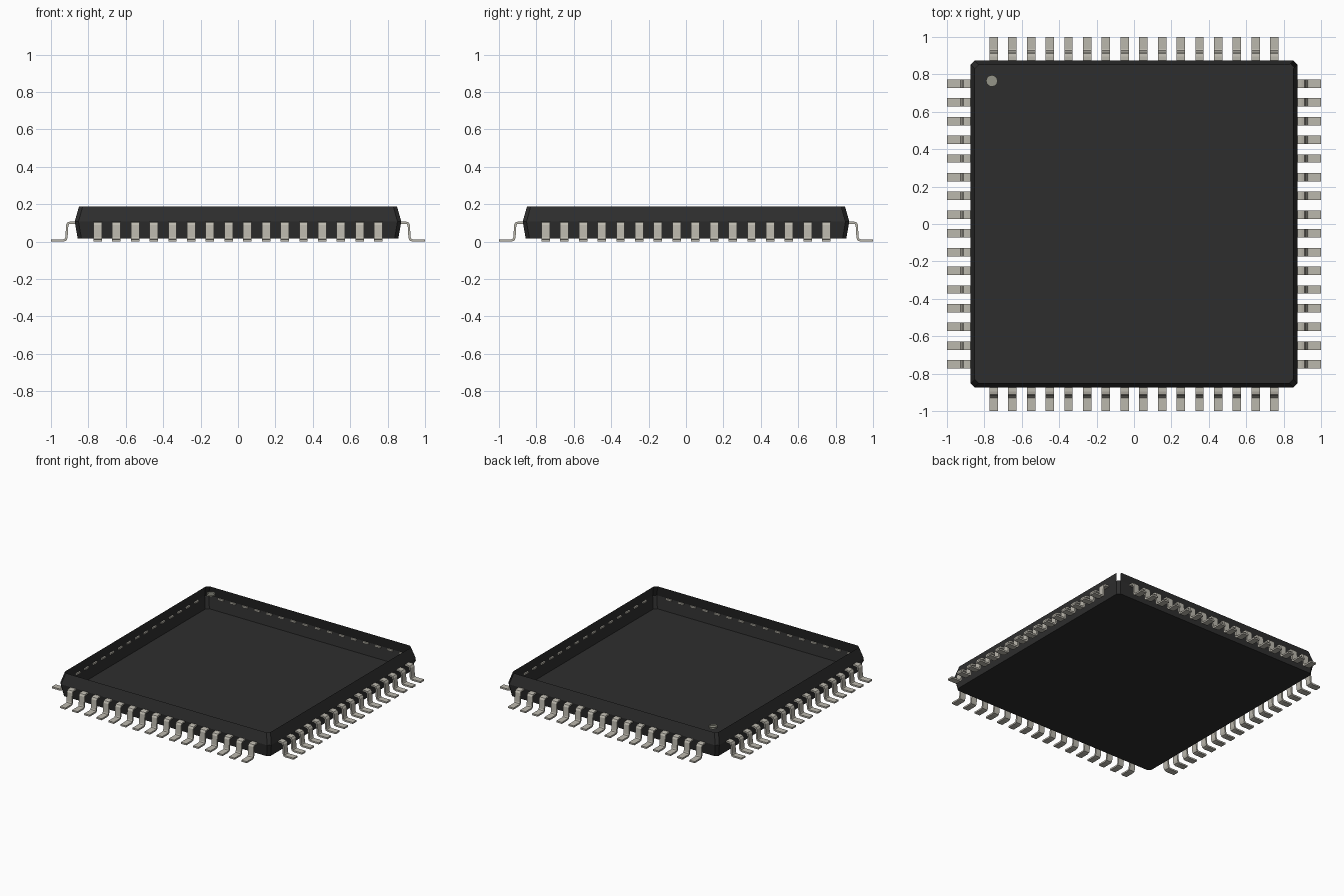
import bpy, bmesh, math
from mathutils import Vector

if "Cube" in bpy.data.objects:
    bpy.data.objects.remove(bpy.data.objects["Cube"])


def material(name, rgb):
    mat = bpy.data.materials.new(name)
    mat.use_nodes = True
    mat.diffuse_color = (*rgb, 1)
    mat.node_tree.nodes["Principled BSDF"].inputs["Base Color"].default_value = (*rgb, 1)
    return mat


BLACK = material("black plastic", (0.027, 0.027, 0.027))
METAL = material("tinned metal", (0.50, 0.48, 0.42))
GREY = material("marker grey", (0.30, 0.30, 0.25))


def add_object(name, bm, mat):
    mesh = bpy.data.meshes.new(name)
    bm.to_mesh(mesh)
    bm.free()
    mesh.materials.append(mat)
    obj = bpy.data.objects.new(name, mesh)
    bpy.context.collection.objects.link(obj)
    return obj


def ring(bm, half, z, cut=0.02):
    """Square loop with clipped corners, starting at the back left corner."""
    verts = []
    for i in range(4):
        a = i * math.pi / 2
        for x, y in ((half, half - cut), (half - cut, half)):
            verts.append(bm.verts.new((x * math.cos(a) - y * math.sin(a),
                                       x * math.sin(a) + y * math.cos(a), z)))
    return verts


# Package body: thin tapered shell, closed below and open above
bm = bmesh.new()
bottom, middle, top = ring(bm, 0.857, 0.016), ring(bm, 0.873, 0.107), ring(bm, 0.85, 0.188)
bm.faces.new(bottom[::-1])
for low, high in ((bottom, middle), (middle, top)):
    for i in range(8):
        j = (i + 1) % 8
        if high is top and i == 0:   # open slit at the back left corner
            continue
        bm.faces.new((low[i], low[j], high[j], high[i]))
add_object("package_body", bm, BLACK)

# Pin one marker: shallow round cup level with the rim
bm = bmesh.new()
bmesh.ops.create_circle(bm, cap_ends=True, segments=12, radius=0.031)
rim = bmesh.ops.extrude_edge_only(bm, edges=bm.edges[:])["geom"]
bmesh.ops.translate(bm, vec=(0, 0, 0.012), verts=[v for v in rim if isinstance(v, bmesh.types.BMVert)])
marker = add_object("pin_one_marker", bm, GREY)
marker.location = (-0.76, 0.765, 0.175)

# Gull-wing leads: a bent strip, thickened and repeated along each side
PATH = [(0.862, 0.101), (0.895, 0.101), (0.907, 0.098), (0.913, 0.088),
        (0.917, 0.022), (0.922, 0.010), (0.934, 0.006), (1.0, 0.006)]


def lead_row(name, angle):
    bm = bmesh.new()
    pairs = [[bm.verts.new((x, -0.75 + s * 0.0225, z)) for s in (-1, 1)] for x, z in PATH]
    for a, b in zip(pairs, pairs[1:]):
        bm.faces.new((a[0], b[0], b[1], a[1]))
    obj = add_object(name, bm, METAL)
    obj.rotation_euler.z = angle
    thick = obj.modifiers.new("thickness", "SOLIDIFY")
    thick.thickness, thick.offset, thick.use_even_offset = 0.012, 0, True
    row = obj.modifiers.new("row", "ARRAY")
    row.count = 16
    row.use_relative_offset, row.use_constant_offset = False, True
    row.constant_offset_displace = Vector((0, 0.1, 0))


for i, side in enumerate(("left", "back", "right", "front")):
    lead_row(side + "_leads", i * math.pi / 2)
